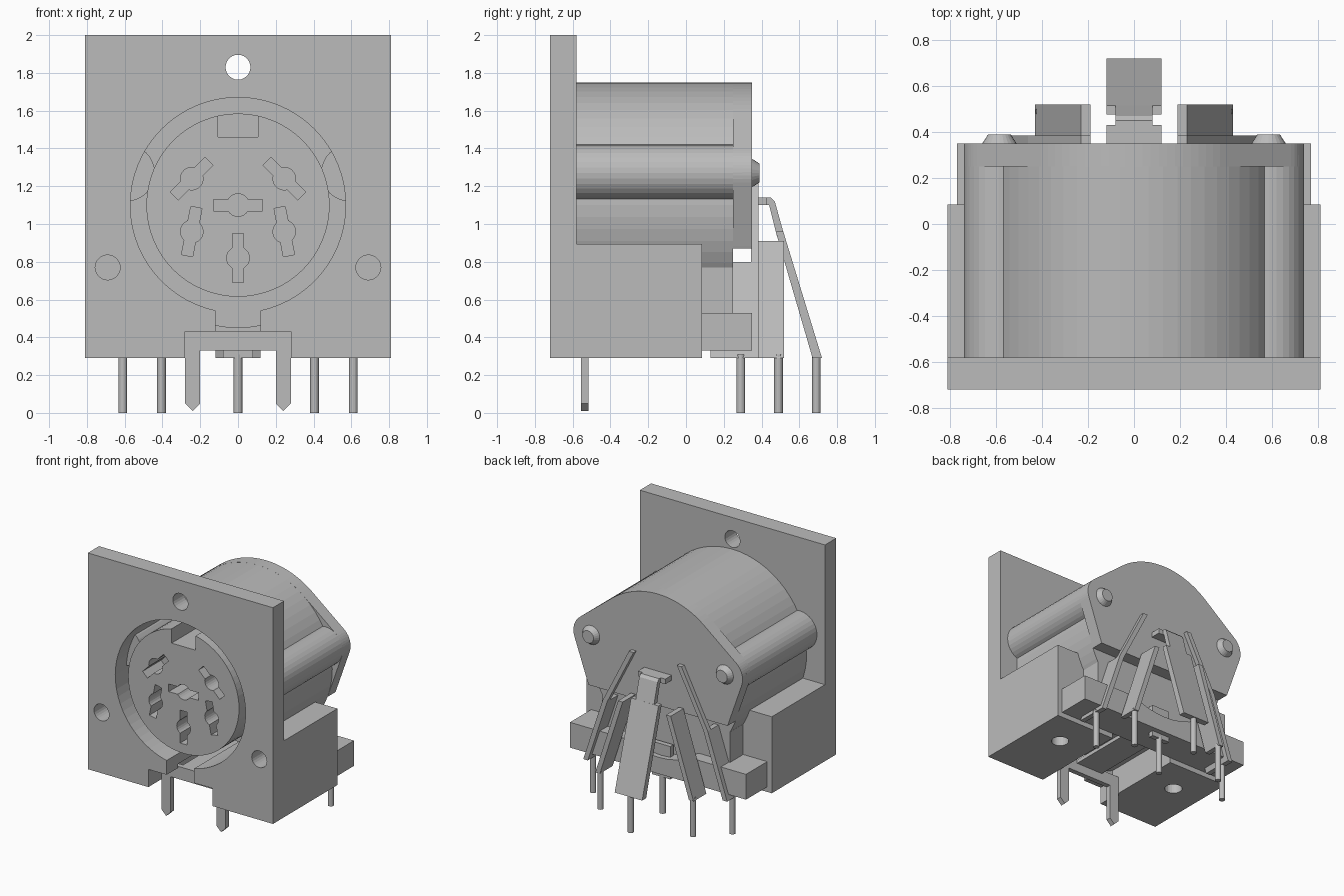
import bpy, bmesh, math
from mathutils import Vector, Matrix

if "Cube" in bpy.data.objects:
    bpy.data.objects.remove(bpy.data.objects["Cube"], do_unlink=True)

grey = bpy.data.materials.new("plain_grey")
grey.use_nodes = True
grey.diffuse_color = (0.5, 0.5, 0.5, 1)
grey.node_tree.nodes["Principled BSDF"].inputs["Base Color"].default_value = (0.5, 0.5, 0.5, 1)


def prism(name, pts, a, b, axis="y"):
    """Extrude an outline: (x, z) along y, or (y, z) along x, or (x, y) along z."""
    place = {"y": lambda p, t: (p[0], t, p[1]),
             "x": lambda p, t: (t, p[0], p[1]),
             "z": lambda p, t: (p[0], p[1], t)}[axis]
    bm = bmesh.new()
    lo = [bm.verts.new(place(p, a)) for p in pts]
    hi = [bm.verts.new(place(p, b)) for p in pts]
    bm.faces.new(lo)
    bm.faces.new(hi[::-1])
    n = len(pts)
    for i in range(n):
        bm.faces.new((lo[i], hi[i], hi[(i + 1) % n], lo[(i + 1) % n]))
    bmesh.ops.recalc_face_normals(bm, faces=bm.faces)
    me = bpy.data.meshes.new(name)
    bm.to_mesh(me)
    bm.free()
    me.materials.append(grey)
    ob = bpy.data.objects.new(name, me)
    bpy.context.collection.objects.link(ob)
    return ob


def box(name, x0, x1, y0, y1, z0, z1):
    return prism(name, [(x0, z0), (x1, z0), (x1, z1), (x0, z1)], y0, y1)


def circle(cx, cz, r, n=48, start=0, end=360):
    full = end - start == 360
    count = n if full else n + 1
    return [(cx + r * math.cos(math.radians(start + (end - start) * i / n)),
             cz + r * math.sin(math.radians(start + (end - start) * i / n))) for i in range(count)]


def cut(ob, cutters):
    for c in cutters:
        c.hide_render = True
        m = ob.modifiers.new("cut", "BOOLEAN")
        m.operation, m.solver, m.object = "DIFFERENCE", "EXACT", c
        bpy.ops.object.select_all(action="DESELECT")
        bpy.context.view_layer.objects.active = ob
        ob.select_set(True)
        bpy.ops.object.modifier_apply(modifier=m.name)


CZ = 1.10    # socket centre height
SIDES = ((-1, "right"), (1, "left"))

# Cutters for the socket opening, keyway below it and the bracket recess
opening = prism("opening_cutter", circle(0, CZ, 0.57, 64), -0.9, 0.0)
neck = box("neck_cutter", -0.12, 0.12, -0.9, -0.001, 0.2, 0.8)
recess = box("recess_cutter", -0.28, 0.28, -0.9, 0.2, 0.2, 0.43)
top_hole = prism("top_hole_cutter", circle(0, 1.83, 0.066, 24), -0.9, -0.4)
side_holes = [prism("side_hole_cutter", circle(s * 0.69, 0.77, 0.066, 24), -0.9, -0.35) for s, _ in SIDES]
foot_holes = [prism("foot_hole_cutter", circle(s * 0.55, -0.2, 0.065, 24), 0.1, 0.5, "z") for s, _ in SIDES]

# Front plate and barrel
plate = box("front_plate", -0.81, 0.81, -0.72, -0.58, 0.29, 2.0)
cut(plate, [opening, neck, recess, top_hole] + side_holes)
barrel = prism("barrel", circle(0, CZ, 0.65, 64), -0.58, 0.25)
cut(barrel, [opening, neck])

# Support blocks, ears, rivets
for s, side in SIDES:
    x = sorted((s * 0.28, s * 0.81))
    block = box(side + "_support_block", *x, -0.58, 0.085, 0.29, 0.895)
    cut(block, [opening, side_holes[0 if s < 0 else 1], foot_holes[0 if s < 0 else 1]])
    prism(side + "_ear", circle(s * 0.59, 1.27, 0.15, 32), -0.58, 0.3)
    x = sorted((s * 0.28, s * 0.56))
    box(side + "_rear_block", *x, 0.08, 0.25, 0.5, 0.77)

    # Tapered rivet head
    rivet = prism(side + "_rivet", circle(s * 0.585, 1.27, 0.075, 24), 0.35, 0.39)
    for v in rivet.data.vertices:
        if v.co.y > 0.38:
            v.co.x = s * 0.585 + (v.co.x - s * 0.585) * 0.65
            v.co.z = 1.27 + (v.co.z - 1.27) * 0.65

# Base bar behind the blocks
base = box("base_bar", -0.77, 0.77, 0.085, 0.35, 0.33, 0.53)
cut(base, [prism("base_cutter", circle(0, CZ, 0.64, 48), -0.1, 0.6)])

# Rear cover: one outline wrapped around the barrel and both ears
lower = -19.4
ear_r = circle(0.59, 1.27, 0.15, 10, lower, 51.6)
ear_l = [(-x, z) for x, z in reversed(ear_r)]
outline = (ear_r + circle(0, CZ, 0.65, 24, 51.6, 128.4) + ear_l
           + circle(0, CZ, 0.65, 40, 180 - lower, 360 + lower))
cover = prism("rear_cover", outline, 0.25, 0.35)
cut(cover, [box("cover_cutter", -1, 1, 0.2501, 0.5, 0.2, 0.87)])

# Insulator with key notch and contact slots
core = prism("insulator", circle(0, CZ, 0.485, 64), -0.68, 0.1)
tools = [box("key_cutter", -0.105, 0.105, -0.9, -0.02, 1.46, 1.7)]
contacts = [(0, 1.10, 0), (0, 0.82, 90), (-0.245, 1.24, 45), (0.245, 1.24, 135),
            (-0.245, 0.96, 79), (0.245, 0.96, 101)]
for cx, cz, ang in contacts:
    # Slot with a round middle, drawn as a single outline
    a = math.degrees(math.asin(0.5))
    shape = ([(0.13, -0.03), (0.13, 0.03)] + circle(0, 0, 0.06, 8, a, 180 - a)
             + [(-0.13, 0.03), (-0.13, -0.03)] + circle(0, 0, 0.06, 8, 180 + a, 360 - a))
    ca, sa = math.cos(math.radians(ang)), math.sin(math.radians(ang))
    shape = [(cx + x * ca - z * sa, cz + x * sa + z * ca) for x, z in shape]
    tools.append(prism("contact_cutter", shape, -0.9, -0.45))
cut(core, tools)

# Shield bracket with two pointed legs, and the strip leading back from it
half = [(0.28, 0.43), (0.28, 0.05), (0.24, 0.01), (0.20, 0.05), (0.20, 0.33)]
prism("shield_bracket", half + [(-x, z) for x, z in reversed(half)], -0.555, -0.515)
box("shield_strip", -0.12, 0.12, -0.53, 0.1, 0.40, 0.43)

# Solder pins
for x, y in [(0, 0.29), (0, 0.69), (0.405, 0.49), (-0.405, 0.49), (0.61, 0.29), (-0.61, 0.29)]:
    prism("solder_pin", circle(x, y, 0.023, 16), 0, 0.31, "z")

# Centre terminal: folded strip with a narrow neck
prism("centre_terminal_top", [(0.34, 1.10), (0.34, 1.14), (0.43, 1.14), (0.43, 1.10)], -0.12, 0.12, "x")
prism("centre_terminal_neck", [(0.42, 1.10), (0.42, 1.14), (0.45, 1.14), (0.47, 1.12),
                               (0.52, 0.94), (0.48, 0.94), (0.44, 1.10)], -0.08, 0.08, "x")
prism("centre_terminal_strip", [(0.475, 0.96), (0.515, 0.96), (0.72, 0.29), (0.67, 0.29)], -0.12, 0.12, "x")
prism("lower_terminal", [(0.27, 0.29), (0.31, 0.29), (0.31, 0.55), (0.27, 0.55)], -0.08, 0.08, "x")

# Side terminals: slanted blades, narrow above and wide below
for s, side in SIDES:
    def blade(name, x0, z0, x1, z1, y0, y1):
        prism(side + name, [(s * x0, z0), (s * (x0 + 0.04), z0), (s * (x1 + 0.04), z1), (s * x1, z1)], y0, y1)
    blade("_outer_terminal_tip", 0.19, 1.25, 0.42, 0.80, 0.345, 0.385)
    blade("_outer_terminal_blade", 0.42, 0.80, 0.59, 0.29, 0.25, 0.385)
    blade("_outer_terminal_foot", 0.575, 0.335, 0.59, 0.29, 0.13, 0.26)
    blade("_inner_terminal_blade", 0.19, 0.91, 0.39, 0.29, 0.36, 0.52)

# Clear away the cutting tools
for ob in [o for o in bpy.data.objects if o.name.split(".")[0].endswith("_cutter")]:
    bpy.data.objects.remove(ob, do_unlink=True)
